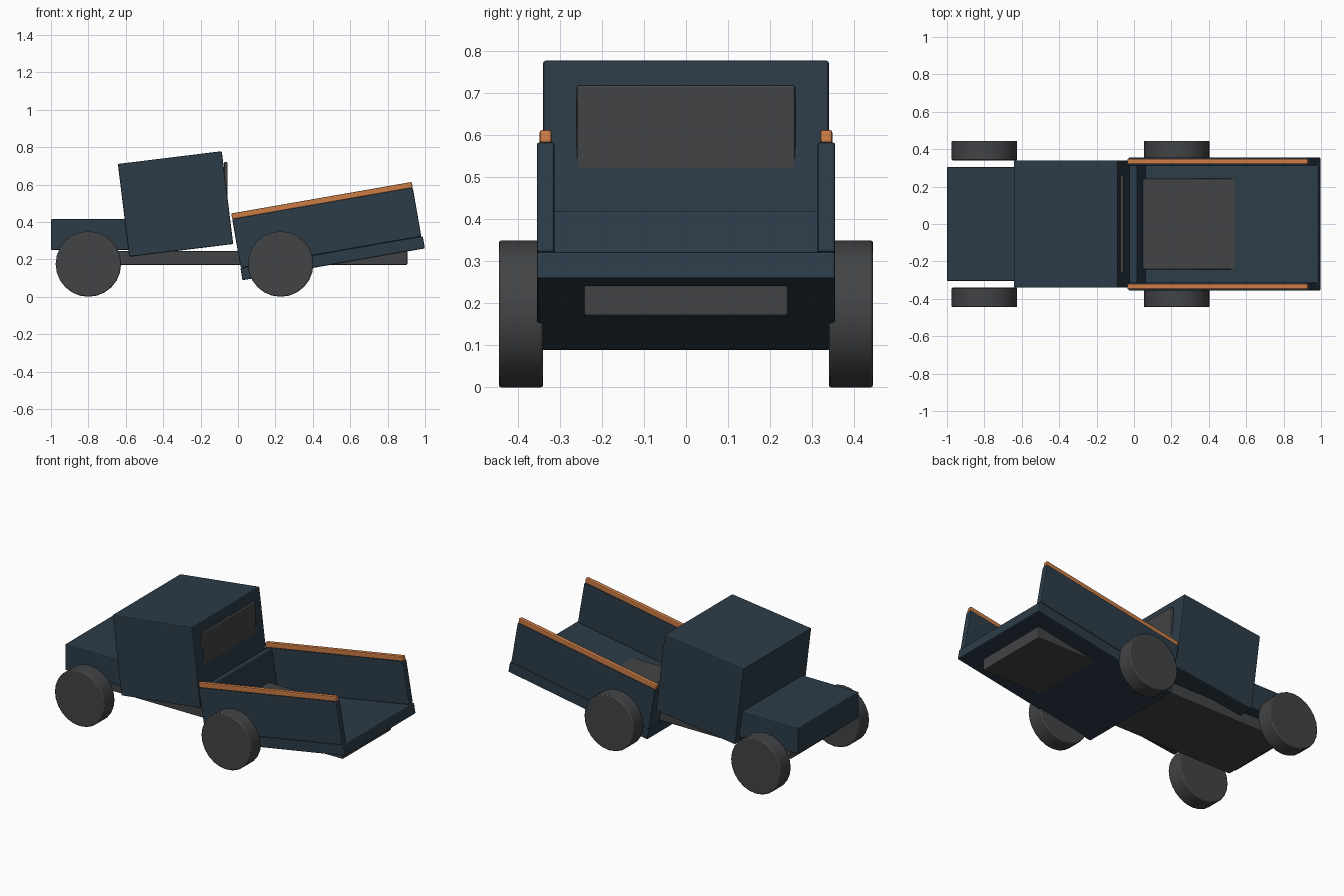
import bpy
from math import radians
from mathutils import Matrix, Vector

if "Cube" in bpy.data.objects:
    bpy.data.objects.remove(bpy.data.objects["Cube"])


def material(name, rgb):
    m = bpy.data.materials.new(name)
    m.diffuse_color = (*rgb, 1)
    m.use_nodes = True
    m.node_tree.nodes["Principled BSDF"].inputs["Base Color"].default_value = m.diffuse_color
    return m


NAVY = material("navy_paint", (0.025, 0.045, 0.065))
DARK = material("dark_grey", (0.055, 0.057, 0.06))
WOOD = material("orange_rail", (0.6, 0.2, 0.06))


def finish(ob, name, mat, bevel):
    ob.name = name
    ob.data.materials.append(mat)
    mod = ob.modifiers.new("edge_bevel", 'BEVEL')
    mod.width, mod.segments, mod.limit_method = bevel, 2, 'ANGLE'
    mod.angle_limit = radians(40)
    return ob


def box(name, centre, size, mat, frame=Matrix(), bevel=0.006):
    bpy.ops.mesh.primitive_cube_add(size=1)
    ob = bpy.context.object
    ob.data.transform(Matrix.Diagonal((*size, 1)))
    ob.matrix_world = frame @ Matrix.Translation(Vector(centre))
    return finish(ob, name, mat, bevel)


def tilted(x, z, degrees):
    return Matrix.Translation((x, 0, z)) @ Matrix.Rotation(radians(-degrees), 4, 'Y')


# Chassis and hood
box("chassis", (0, 0, 0.2075), (1.81, 0.486, 0.075), DARK)
box("hood", (-0.75, 0, 0.3325), (0.5, 0.61, 0.165), NAVY)

# Cab leans back, with an upright rear window
box("cab", (0, 0, 0), (0.56, 0.68, 0.5), NAVY, tilted(-0.334, 0.496, 7))
box("rear_window", (-0.065, 0, 0.61), (0.02, 0.52, 0.22), DARK)

# Tilted cargo bed
bed = tilted(0.506, 0.206, 9.9)
box("bed_floor", (0, 0, 0), (0.99, 0.71, 0.066), NAVY, bed)
box("bed_headboard", (-0.467, 0, 0.163), (0.046, 0.64, 0.264), NAVY, bed)
for side, s in (("left", -1), ("right", 1)):
    box(f"bed_side_{side}", (-0.003, s * 0.334, 0.166), (0.98, 0.042, 0.266), NAVY, bed)
    box(f"bed_rail_{side}", (-0.003, s * 0.334, 0.313), (0.98, 0.028, 0.032), WOOD, bed)

# Wheels
for axle, x in (("front", -0.8), ("rear", 0.228)):
    for side, s in (("left", -1), ("right", 1)):
        bpy.ops.mesh.primitive_cylinder_add(
            vertices=24, radius=0.175, depth=0.105,
            location=(x, s * 0.3925, 0.175), rotation=(radians(90), 0, 0))
        bpy.ops.object.shade_smooth_by_angle(angle=radians(35))
        finish(bpy.context.object, f"{axle}_{side}_wheel", DARK, 0.006)
